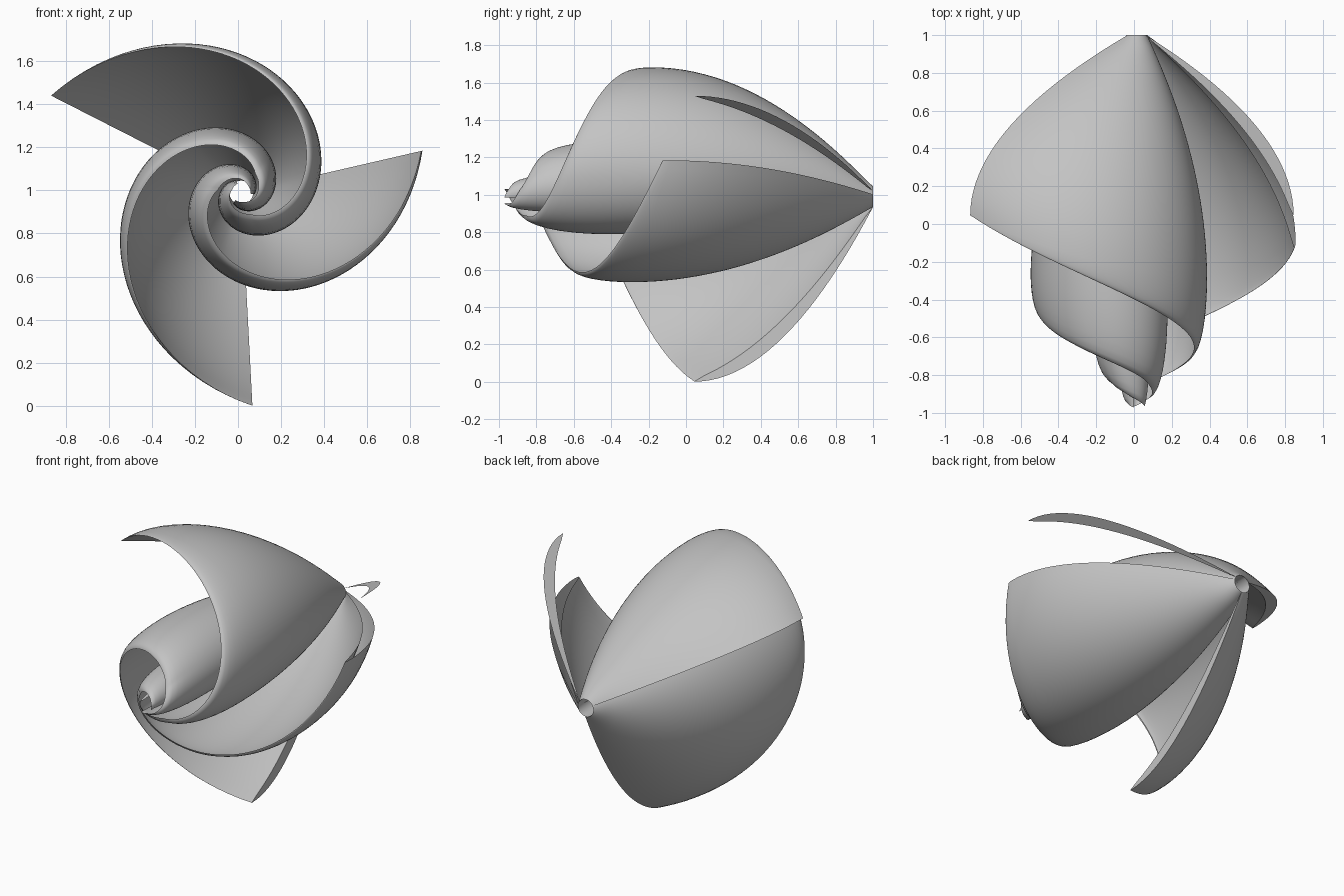
import bpy
import bmesh
from math import sin, cos, pi, exp, radians

cube = bpy.data.objects.get("Cube")
if cube:
    bpy.data.objects.remove(cube, do_unlink=True)

CX, CZ = 0.015, 0.99      # impeller axis, running along y
HUB = 0.055               # radius of the open core
TURN = 400                # degrees each blade winds round the axis
CURL, REAR = 8, 22        # profile steps in the rolled lip and behind it

grey = bpy.data.materials.new("satin grey")
grey.use_nodes = True
grey.diffuse_color = (0.55, 0.55, 0.55, 1)
grey.node_tree.nodes["Principled BSDF"].inputs["Base Color"].default_value = grey.diffuse_color


def profile(phi):
    """Outer and inner (radius, y) points at an angle back from the blade tip."""
    big = 0.99 * exp(-0.0069 * phi)
    lip_y = -1 + 1.06 * big ** 1.3
    depth = 0.002 + 0.42 * min(1, phi / 140) ** 1.2
    lip = 1 - 0.5 * min(1, phi / 220) ** 1.8
    crest = lip_y + depth
    outer = []
    # lip rolled inwards as a quarter ellipse
    for i in range(CURL):
        a = i / CURL * pi / 2
        r = big * (lip + (1 - lip) * sin(a))
        outer.append((max(r, HUB * 0.8), crest - depth * cos(a)))
    # parabolic sweep back to the rear point
    for i in range(REAR + 1):
        t = i / REAR
        outer.append((HUB + (big - HUB) * (1 - t ** 1.95), crest + (1 - crest) * t))
    inner = []
    for r, y in outer:
        q = min(1, max(0, (y - lip_y) / (1 - lip_y)))
        inner.append((r - 0.1 * big * max(0, sin(pi * q)) ** 0.7, y))
    return outer, inner


def place(point, angle):
    r, y = point
    return (CX + r * cos(angle), y, CZ + r * sin(angle))


def finish(bm, name):
    bmesh.ops.recalc_face_normals(bm, faces=bm.faces)
    mesh = bpy.data.meshes.new(name)
    bm.to_mesh(mesh)
    bm.free()
    mesh.materials.append(grey)
    obj = bpy.data.objects.new(name, mesh)
    bpy.context.collection.objects.link(obj)
    bpy.ops.object.select_all(action='DESELECT')
    obj.select_set(True)
    bpy.context.view_layer.objects.active = obj
    bpy.ops.object.shade_smooth_by_angle(angle=radians(40))


def blade(name, tip, start):
    """Hollow spiral vane between an outer and an inner skin."""
    bm = bmesh.new()
    steps = 110
    rings = []
    for k in range(steps + 1):
        phi = start + (TURN - start) * k / steps
        outer, inner = profile(phi)
        loop = outer + inner[-2:0:-1]
        rings.append([bm.verts.new(place(p, radians(tip - phi))) for p in loop])
    for a, b in zip(rings, rings[1:]):
        for i in range(len(a)):
            j = (i + 1) % len(a)
            bm.faces.new((a[i], a[j], b[j], b[i]))
    finish(bm, name)


def end_cap(name, tip):
    """Flat crescent closing the tip of a vane."""
    bm = bmesh.new()
    outer, inner = profile(0)
    # the lip has no depth at the tip, so start from the sweep
    rows = [[bm.verts.new(place(p, radians(tip))) for p in side[CURL:]]
            for side in (outer, inner)]
    for i in range(REAR):
        bm.faces.new((rows[0][i], rows[0][i + 1], rows[1][i + 1], rows[1][i]))
    finish(bm, name)


# three vanes; the side one stops short of its tip plate
for label, tip, start in (("upper", 153, 0), ("side", 33, 20), ("lower", 273, 0)):
    blade(label + "_blade", tip, start)
    end_cap(label + "_blade_end", tip)
